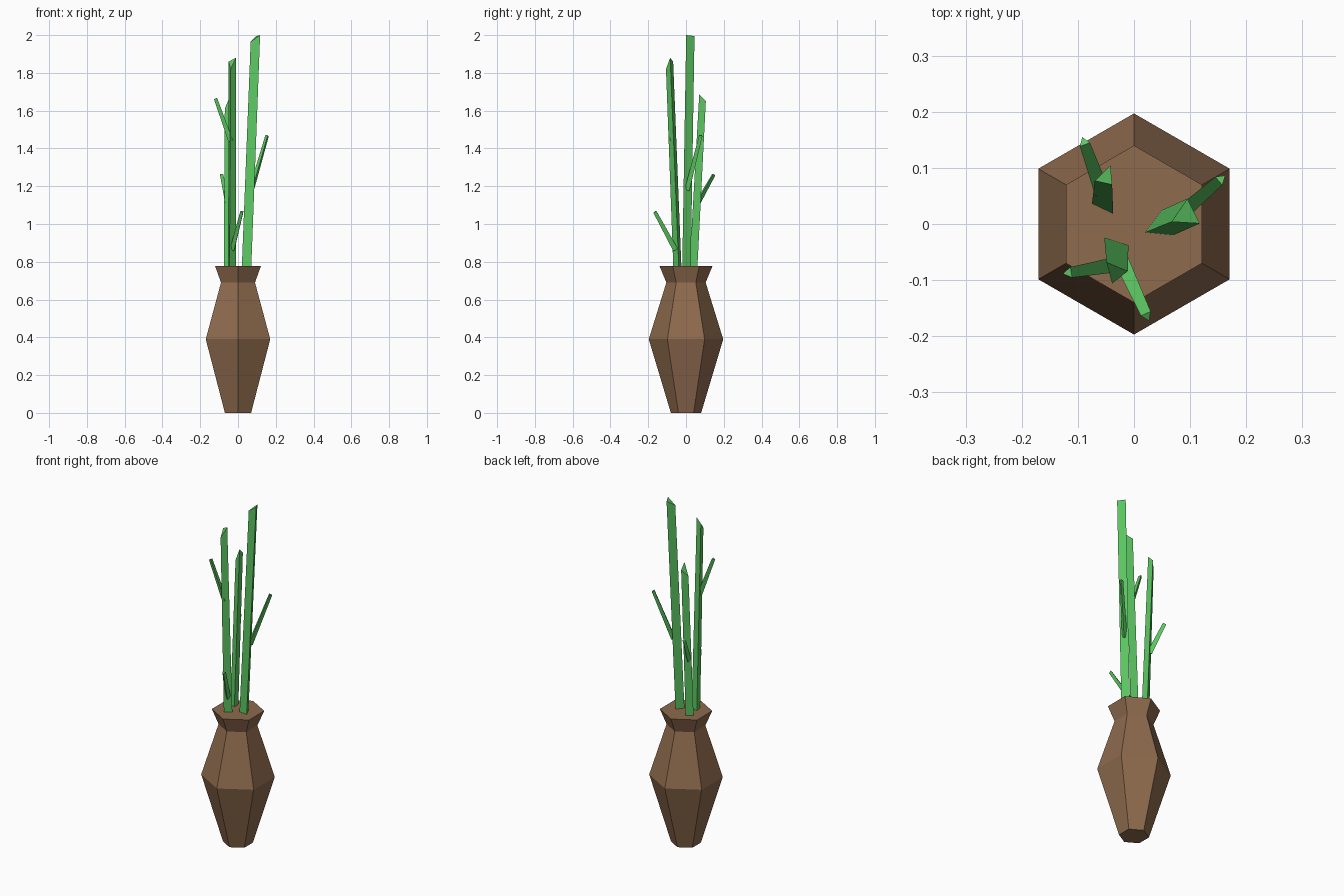
import bpy
import math
from mathutils import Vector

if "Cube" in bpy.data.objects:
    bpy.data.objects.remove(bpy.data.objects["Cube"])


def material(name, rgb):
    m = bpy.data.materials.new(name)
    m.diffuse_color = (*rgb, 1)
    m.use_nodes = True
    m.node_tree.nodes["Principled BSDF"].inputs["Base Color"].default_value = m.diffuse_color
    return m


brown = material("clay brown", (0.27, 0.145, 0.075))
green = material("stem green", (0.11, 0.58, 0.125))


def loft(name, rings, mat):
    """Closed flat-shaded solid through rings listed bottom to top."""
    n = len(rings[0])
    verts = [p for r in rings for p in r]
    faces = [tuple(reversed(range(n))),
             tuple(range(len(verts) - n, len(verts)))]
    for k in range(len(rings) - 1):
        for i in range(n):
            j = (i + 1) % n
            faces.append((k * n + i, k * n + j, (k + 1) * n + j, (k + 1) * n + i))
    me = bpy.data.meshes.new(name)
    me.from_pydata(verts, [], faces)
    me.materials.append(mat)
    ob = bpy.data.objects.new(name, me)
    bpy.context.collection.objects.link(ob)
    return ob


# Six-sided vase with a narrow neck and filled top
profile = [(0.08, 0), (0.197, 0.39), (0.104, 0.69), (0.14, 0.777)]
loft("vase", [[(r * math.sin(-i * math.pi / 3), r * math.cos(i * math.pi / 3), z)
               for i in range(6)] for r, z in profile], brown)

# Three-sided stems with slanted tips, corners anticlockwise from above
Z = 0.765
stems = {
    "right_stem": ([(0.07, -0.02, Z), (0.05, 0.025, Z), (0.02, -0.015, Z)],
                   [(0.117, 0.001, 2.0), (0.095, 0.045, 1.995), (0.067, 0.004, 1.965)]),
    "front_stem": ([(-0.01, -0.038, Z), (-0.053, -0.024, Z), (-0.045, -0.067, Z)],
                   [(-0.011, -0.084, 1.88), (-0.049, -0.068, 1.86), (-0.039, -0.106, 1.82)]),
    "back_stem": ([(-0.037, 0.018, Z), (-0.04, 0.06, Z), (-0.075, 0.036, Z)],
                  [(-0.039, 0.07, 1.685), (-0.042, 0.105, 1.65), (-0.07, 0.077, 1.61)]),
}
for name, rings in stems.items():
    loft(name, rings, green)


# Thin tapering three-sided side shoots
def shoot(name, a, b, r0=0.016, r1=0.011):
    a, b = Vector(a), Vector(b)
    d = (b - a).normalized()
    u = d.cross(Vector((0, 0, 1))).normalized()
    v = d.cross(u)

    def ring(c, r):
        return [c + r * (math.cos(t) * u + math.sin(t) * v)
                for t in (math.radians(90 + 120 * i) for i in range(3))]
    loft(name, [ring(a, r0), ring(b, r1)], green)


shoot("right_shoot", (0.072, 0.008, 1.18), (0.155, 0.08, 1.468))
shoot("left_shoot", (-0.036, -0.073, 1.44), (-0.117, -0.087, 1.665))
shoot("front_shoot", (-0.027, -0.055, 0.865), (0.023, -0.164, 1.065))
shoot("back_shoot", (-0.058, 0.06, 1.11), (-0.089, 0.146, 1.262))
